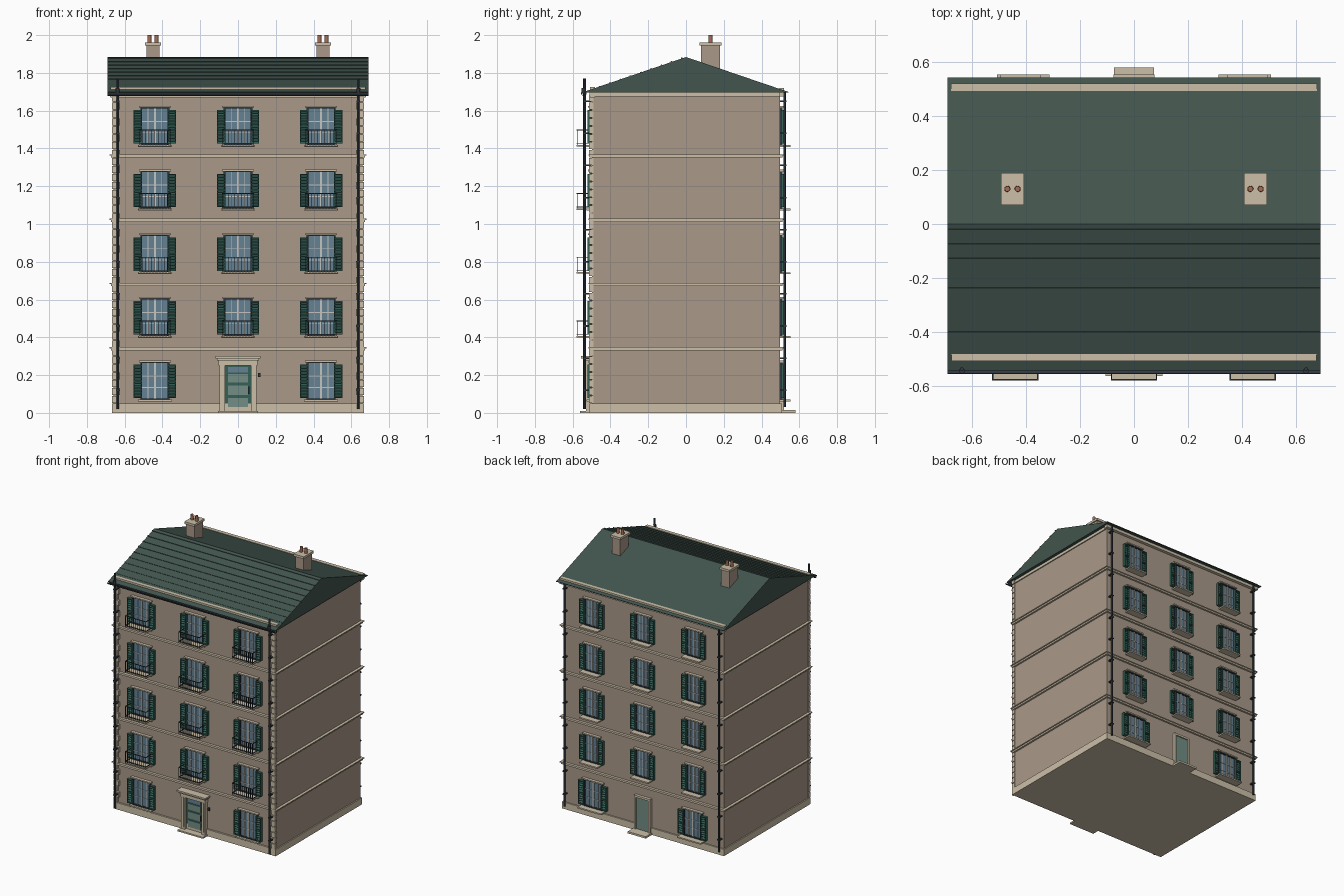
import bpy, bmesh, math
from mathutils import Matrix

if "Cube" in bpy.data.objects:
    bpy.data.objects.remove(bpy.data.objects["Cube"])

COL = {
    "wall": (0.40, 0.32, 0.25), "cream": (0.60, 0.52, 0.39), "roof": (0.055, 0.09, 0.075),
    "green": (0.035, 0.12, 0.095), "glass": (0.13, 0.22, 0.29), "iron": (0.03, 0.04, 0.05),
    "pot": (0.36, 0.15, 0.09), "frame": (0.55, 0.55, 0.52), "pale_green": (0.17, 0.27, 0.23),
}
MATS = {}
for n, c in COL.items():
    MATS[n] = bpy.data.materials.new(n)
    MATS[n].diffuse_color = (*c, 1)

WY = 0.497          # half depth of the walls
parts = {}          # part name -> (bmesh, material name)


def part(name, mat):
    if name not in parts:
        parts[name] = (bmesh.new(), mat)
    return parts[name][0]


def box(name, mat, x, y, z, tilt=0.0):
    """Box from (min, max) pairs, optionally tilted around x."""
    ctr = [(a + b) / 2 for a, b in (x, y, z)]
    dim = [abs(b - a) for a, b in (x, y, z)]
    m = Matrix.Translation(ctr) @ Matrix.Rotation(tilt, 4, 'X') @ Matrix.Diagonal((*dim, 1))
    bmesh.ops.create_cube(part(name, mat), size=1, matrix=m)


def cyl(name, mat, x, y, z0, z1, r0, r1=None, seg=12):
    bmesh.ops.create_cone(part(name, mat), cap_ends=True, segments=seg, radius1=r0,
                          radius2=r0 if r1 is None else r1, depth=z1 - z0,
                          matrix=Matrix.Translation((x, y, (z0 + z1) / 2)))


def prism(name, mat, yz, x0, x1):
    """Extrude a (y, z) profile along x."""
    bm = part(name, mat)
    a = [bm.verts.new((x0, *p)) for p in yz]
    b = [bm.verts.new((x1, *p)) for p in yz]
    bm.faces.new(a)
    bm.faces.new(b[::-1])
    for i in range(len(yz)):
        j = (i + 1) % len(yz)
        bm.faces.new((a[i], b[i], b[j], a[j]))


def face(name, mat, side, x, d, z, tilt=0.0):
    """Box on the front (-1) or back (+1) wall, d = distances out from the wall."""
    box(name, mat, x, sorted((side * (WY + d[0]), side * (WY + d[1]))), z, tilt)


def window(side, cx, cz, w, sh, sill, sill_d):
    """Glazing, frame, lintel, sill and louvred shutters; w and sill are half widths."""
    h = 0.098
    face("window_glass", "glass", side, (cx - w, cx + w), (-0.01, 0.003), (cz - h, cz + h))
    for s in (-1, 1):
        face("window_frame", "iron", side, (cx + s * w - 0.005, cx + s * w + 0.005), (0, 0.014), (cz - h, cz + h))
        face("window_frame", "iron", side, (cx - w, cx + w), (0, 0.014), (cz + s * h - 0.005, cz + s * h + 0.005))
        face("glazing_bars", "frame", side, (cx + s * w / 2 - 0.002, cx + s * w / 2 + 0.002), (0, 0.007), (cz - h, cz + h))
    face("glazing_bars", "frame", side, (cx - 0.005, cx + 0.005), (0, 0.01), (cz - h, cz + h))
    for dz in (-0.035, 0.025):
        face("glazing_bars", "frame", side, (cx - w, cx + w), (0, 0.007), (cz + dz - 0.002, cz + dz + 0.002))
    face("window_lintel", "cream", side, (cx - w - 0.012, cx + w + 0.012), (0, 0.022), (cz + h, cz + h + 0.009))
    face("window_sill", "cream", side, (cx - sill, cx + sill), (0, sill_d), (cz - h - 0.012, cz - h - 0.002))
    for s in (-1, 1):
        a, b = sorted((cx + s * (w - 0.004), cx + s * (w - 0.004 + sh)))
        z0, z1 = cz - 0.092, cz + 0.085
        for x in ((a, a + 0.005), (b - 0.005, b)):
            face("shutter_frame", "green", side, x, (0.006, 0.024), (z0, z1))
        for z in (z0, cz - 0.006, z1 - 0.007):
            face("shutter_frame", "green", side, (a, b), (0.006, 0.024), (z, z + 0.007))
        face("shutter_back", "green", side, (a, b), (0.005, 0.010), (z0, z1))
        for i in range(10):
            z = z0 + 0.014 + i * 0.0163
            face("shutter_slats", "green", side, (a + 0.004, b - 0.004), (0.008, 0.022), (z - 0.0015, z + 0.0015), -side * 0.6)


def balcony(cx, cz):
    zb, zt, hw, out = cz - 0.107, cz - 0.02, 0.086, 0.082
    face("balcony_slab", "cream", -1, (cx - hw, cx + hw), (0, out), (zb, zb + 0.008))
    for z in (zb + 0.016, zt):
        face("balcony_rail", "iron", -1, (cx - hw, cx + hw), (out - 0.005, out), (z - 0.002, z + 0.002))
        for s in (-1, 1):
            x = cx + s * (hw - 0.0025)
            face("balcony_rail", "iron", -1, (x - 0.0025, x + 0.0025), (0, out), (z - 0.002, z + 0.002))
    for i in range(11):
        x = cx - hw + 0.0025 + i * (2 * hw - 0.005) / 10
        face("balcony_bars", "iron", -1, (x - 0.0015, x + 0.0015), (out - 0.004, out - 0.001), (zb + 0.006, zt))


# Walls, plinth, string courses
box("walls", "wall", (-0.66, 0.66), (-WY, WY), (0.003, 1.70))
box("plinth", "cream", (-0.668, 0.668), (-0.51, 0.507), (0, 0.05))
for i in range(1, 5):
    z = 0.34 * i
    box("string_course", "cream", (-0.673, 0.673), (-0.511, 0.511), (z - 0.009, z + 0.002))
    box("string_course", "cream", (-0.68, 0.68), (-0.516, 0.516), (z + 0.002, z + 0.008))
box("string_course", "cream", (-0.668, 0.668), (-0.512, 0.512), (1.675, 1.696))

# Quoins on the front corners
for i in range(39):
    z, w = 0.052 + i * 0.042, 0.042 if i % 2 else 0.028
    for s in (-1, 1):
        box("quoins", "cream", sorted((s * 0.666, s * (0.666 - w))), (-0.514, -0.49), (z, z + 0.037))

# Roof with battens on the front slope, eaves cornices, gutter
EY, EZ, RZ = 0.543, 1.695, 1.884
prism("roof", "roof", [(-EY, EZ), (EY, EZ), (EY, EZ + 0.004), (0, RZ), (-EY, EZ + 0.004)], -0.69, 0.69)
pitch = math.atan2(RZ - EZ, EY)
for i in range(9):
    y = -0.022 - i * 0.0542
    z = RZ + y * math.tan(pitch)
    box("roof_battens", "roof", (-0.691, 0.691), (y - 0.004, y + 0.004), (z - 0.004, z + 0.005), pitch)
box("eaves_cornice", "cream", (-0.675, 0.675), (-0.508, -0.482), (1.67, 1.724))
box("eaves_cornice", "cream", (-0.678, 0.678), (0.492, 0.52), (1.675, 1.719))
arc = [math.pi + math.pi * i / 8 for i in range(9)]
prism("gutter", "iron", [(-0.541 + 0.015 * math.cos(a), 1.695 + 0.017 * math.sin(a)) for a in arc]
      + [(-0.541 + 0.012 * math.cos(a), 1.695 + 0.013 * math.sin(a)) for a in arc[::-1]], -0.69, 0.69)

# Downpipes with brackets
for s in (-1, 1):
    x = s * 0.637
    cyl("front_downpipe", "iron", x, -0.537, 0.02, 1.77, 0.007)
    cyl("front_downpipe", "iron", x, -0.543, 1.69, 1.72, 0.009, 0.011)
    cyl("back_downpipe", "iron", x, 0.523, 0.03, 1.695, 0.007)
    for i in range(10):
        z = 0.12 + i * 0.17
        box("pipe_brackets", "iron", (x - 0.010, x + 0.010), (-0.545, -0.50), (z - 0.004, z + 0.004))
        box("pipe_brackets", "iron", (x - 0.010, x + 0.010), (0.495, 0.532), (z - 0.004, z + 0.004))

# Chimneys
for s in (-1, 1):
    x, y = s * 0.45, 0.13
    box("chimney_stack", "wall", (x - 0.034, x + 0.034), (y - 0.05, y + 0.05), (1.78, 1.95))
    box("chimney_cap", "cream", (x - 0.042, x + 0.042), (y - 0.059, y + 0.059), (1.945, 1.962))
    for dx in (-0.019, 0.019):
        cyl("chimney_pot", "pot", x + dx, y, 1.955, 2.0, 0.0115, 0.010)

# Windows and balconies
for f in range(5):
    cz = 0.17 + f * 0.337
    for c in (-1, 0, 1):
        if f or c:
            window(-1, c * 0.44, cz, 0.072, 0.044, 0.09, 0.03)
            if f:
                balcony(c * 0.44, cz)
                window(1, c * 0.42, cz, 0.06, 0.042, 0.075, 0.056)
            else:
                window(1, c * 0.41, cz, 0.075, 0.046, 0.097, 0.056)

# Front door: surround, canopy, panelled leaf, step, bell
for s in (-1, 1):
    face("door_surround", "cream", -1, sorted((s * 0.068, s * 0.098)), (0, 0.032), (0, 0.27))
    face("door_surround", "cream", -1, sorted((s * 0.074, s * 0.090)), (0, 0.038), (0.03, 0.25))
face("door_surround", "cream", -1, (-0.102, 0.102), (0, 0.036), (0.25, 0.28))
face("door_canopy", "cream", -1, (-0.110, 0.110), (0, 0.047), (0.278, 0.289))
face("door_canopy", "cream", -1, (-0.118, 0.118), (0, 0.058), (0.289, 0.301))
face("front_door", "green", -1, (-0.068, 0.068), (0, 0.012), (0.01, 0.25))
for z0, z1 in ((0.03, 0.08), (0.095, 0.145), (0.16, 0.205)):
    face("door_panels", "pale_green", -1, (-0.052, 0.052), (0.01, 0.017), (z0, z1))
face("door_fanlight", "glass", -1, (-0.052, 0.052), (0.01, 0.016), (0.215, 0.243))
face("door_handle", "iron", -1, (0.054, 0.060), (0.012, 0.026), (0.10, 0.14))
face("front_step", "cream", -1, (-0.105, 0.105), (0, 0.065), (0, 0.011))
face("door_bell", "iron", -1, (0.107, 0.119), (0, 0.012), (0.19, 0.21))

# Back door: frame, leaf, step
for s in (-1, 1):
    face("back_door_frame", "cream", 1, sorted((s * 0.052, s * 0.066)), (0, 0.022), (0, 0.25))
face("back_door_frame", "cream", 1, (-0.066, 0.066), (0, 0.022), (0.25, 0.265))
face("back_door", "pale_green", 1, (-0.053, 0.053), (0, 0.013), (0.01, 0.251))
face("back_step", "cream", 1, (-0.074, 0.074), (0, 0.083), (0, 0.014))

# Turn every part into an object
for name, (bm, mat) in parts.items():
    bmesh.ops.recalc_face_normals(bm, faces=bm.faces)
    me = bpy.data.meshes.new(name)
    bm.to_mesh(me)
    bm.free()
    me.materials.append(MATS[mat])
    ob = bpy.data.objects.new(name, me)
    bpy.context.collection.objects.link(ob)
    if name in ("gutter", "front_downpipe", "back_downpipe", "chimney_pot"):
        bpy.ops.object.select_all(action='DESELECT')
        ob.select_set(True)
        bpy.context.view_layer.objects.active = ob
        bpy.ops.object.shade_smooth_by_angle()

for m in bpy.data.materials:
    if m.users and not m.is_grease_pencil:
        m.use_nodes = True
        m.node_tree.nodes["Principled BSDF"].inputs["Base Color"].default_value = m.diffuse_color
